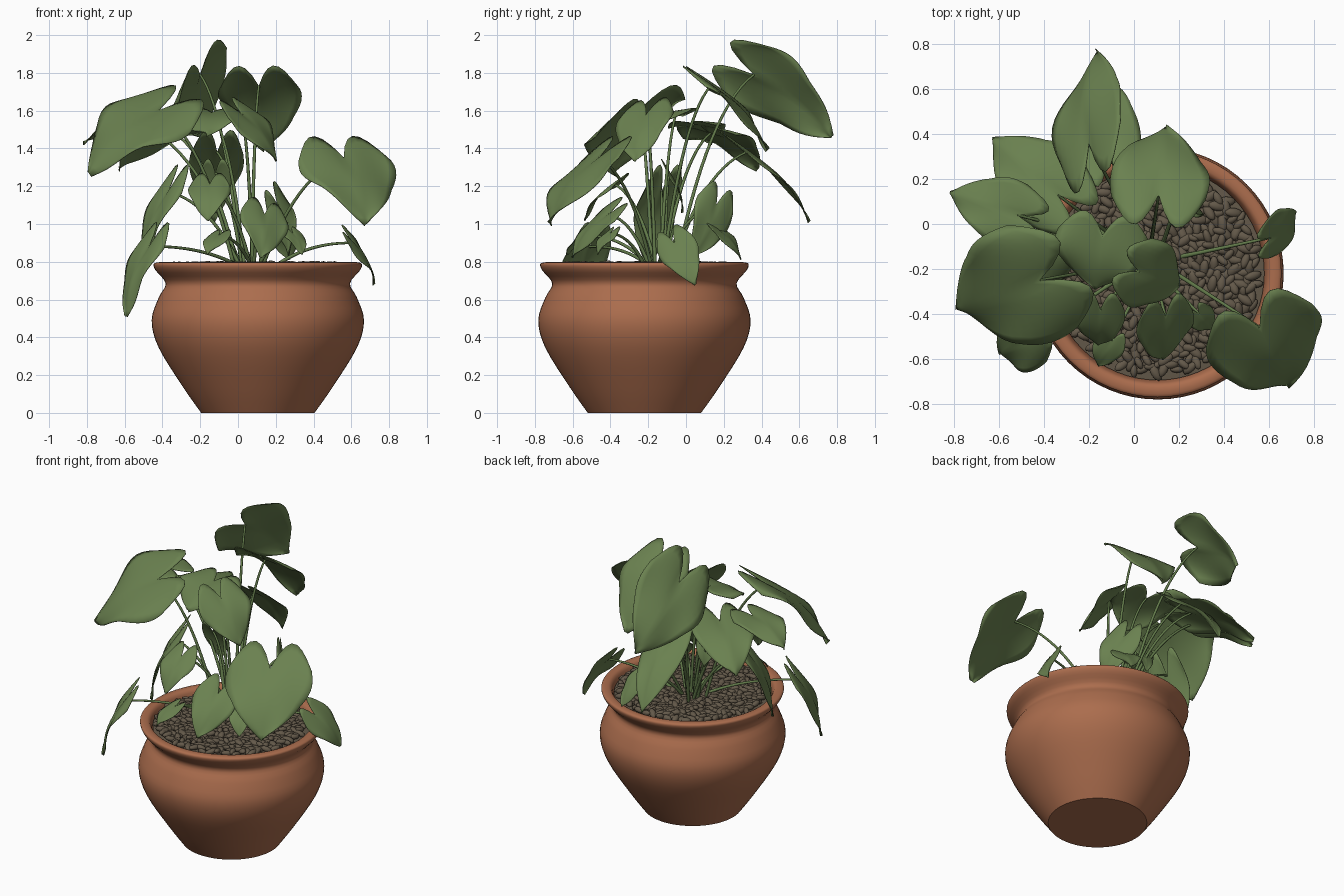
import bpy, bmesh, math, random
from mathutils import Vector, Matrix, Euler

if "Cube" in bpy.data.objects:
    bpy.data.objects.remove(bpy.data.objects["Cube"])

random.seed(4)
CX, CY = 0.105, -0.22            # pot centre


def material(name, rgb):
    m = bpy.data.materials.new(name)
    m.diffuse_color = (*rgb, 1)
    m.use_nodes = True
    m.node_tree.nodes["Principled BSDF"].inputs["Base Color"].default_value = m.diffuse_color
    return m


TERRACOTTA = material("terracotta", (0.41, 0.153, 0.075))
LEAF = material("leaf_green", (0.145, 0.22, 0.08))
STEM = material("stem_green", (0.125, 0.20, 0.07))
STONE = material("brown_pebble", (0.125, 0.099, 0.067))


def add_object(name, bm, mat):
    me = bpy.data.meshes.new(name)
    bm.to_mesh(me)
    bm.free()
    for p in me.polygons:
        p.use_smooth = True
    me.materials.append(mat)
    ob = bpy.data.objects.new(name, me)
    bpy.context.collection.objects.link(ob)
    return ob


def smooth_path(pts, steps=4):
    """Catmull-Rom curve through the points."""
    pts = [Vector(p) for p in pts]
    ext = [pts[0]] + pts + [pts[-1]]
    out = []
    for a, b, c, d in zip(ext, ext[1:], ext[2:], ext[3:]):
        for i in range(steps):
            t = i / steps
            out.append(b + (c - a) * (t / 2) + (a * 2 - b * 5 + c * 4 - d) * (t * t / 2)
                       + (b * 3 - a - c * 3 + d) * (t ** 3 / 2))
    return out + [pts[-1]]


def lathe(name, profile, mat, n=64):
    bm = bmesh.new()
    last = None
    for r, z in profile:
        ring = [bm.verts.new((CX + r * math.cos(math.tau * i / n),
                              CY + r * math.sin(math.tau * i / n), z)) for i in range(n)]
        if last is None:
            bm.faces.new(ring)
        else:
            for i in range(n):
                j = (i + 1) % n
                bm.faces.new((last[i], last[j], ring[j], ring[i]))
        last = ring
    bmesh.ops.recalc_face_normals(bm, faces=bm.faces)
    ob = add_object(name, bm, mat)
    bpy.context.view_layer.objects.active = ob
    ob.select_set(True)
    bpy.ops.object.shade_smooth_by_angle(angle=math.radians(40))
    ob.select_set(False)
    return ob


# pot with flared rim
lathe("pot", smooth_path([(.30, 0), (.395, .135), (.525, .345), (.562, .49), (.525, .61), (.488, .685),
                          (.543, .757), (.548, .792), (.495, .79), (.472, .72)]), TERRACOTTA)
# soil bed: a disc whose first ring is capped
lathe("soil", [(.42, .76), (.476, .755)], STONE)

# pebbles in a sunflower layout
bm = bmesh.new()
COUNT = 520
for i in range(COUNT):
    r = 0.45 * math.sqrt((i + 0.5) / COUNT)
    a = i * 2.39996
    s = random.uniform(0.8, 1.2)
    loc = Vector((CX + r * math.cos(a), CY + r * math.sin(a), random.uniform(0.767, 0.785)))
    rot = Euler((random.uniform(-.4, .4), random.uniform(-.4, .4), random.uniform(0, 6.28)))
    mat = Matrix.LocRotScale(loc, rot, Vector((0.037 * s, 0.019 * s, 0.017)))
    bmesh.ops.create_icosphere(bm, subdivisions=2, radius=1, matrix=mat)
add_object("pebbles", bm, STONE)


# heart-shaped leaf: base is the notch where the stem joins, roll turns it about its midrib
def leaf(name, base, tip, broad=0.85, roll=0.0):
    base, tip = Vector(base), Vector(tip)
    axis = tip - base
    length = axis.length
    width = broad * length
    axis.normalize()
    up = Vector((0, 0, 1))
    n = Matrix.Rotation(roll, 3, axis) @ (up - axis * axis.z).normalized()
    side = axis.cross(n)
    phase = random.uniform(0, 6.28)
    rows, half = 14, 7
    bm = bmesh.new()
    grid = []
    for i in range(rows + 1):
        t = i / rows
        w = 0.5 * width * (1 - t ** 2.5) * (1 + 0.08 * math.sin(math.pi * min(1, t * 2)))
        w = max(w, 0.004)
        row = []
        for k in range(-half, half + 1):
            s = k / half
            u = abs(s)
            back = 0.38 * (1 - t) ** 2 * math.sin(math.pi * u ** 0.9)
            y = (t - back) * length
            z = (0.1 * length * math.sin(math.pi * t) + 0.10 * w * u - 0.18 * w * u * u
                 - 0.2 * back * length
                 + 0.045 * width * u * u * math.sin(7 * t + phase + s))
            row.append(bm.verts.new(base + side * (s * w) + axis * y + n * z))
        grid.append(row)
    for a, b in zip(grid, grid[1:]):
        for k in range(2 * half):
            bm.faces.new((a[k], a[k + 1], b[k + 1], b[k]))
    bmesh.ops.recalc_face_normals(bm, faces=bm.faces)
    ob = add_object(name, bm, LEAF)
    sol = ob.modifiers.new("thickness", 'SOLIDIFY')
    sol.thickness = 0.004
    sol.offset = 0


# arching stem from the middle of the soil to the leaf notch
curve = bpy.data.curves.new("stems", 'CURVE')
curve.dimensions = '3D'
curve.bevel_depth = 0.009
curve.bevel_resolution = 2
curve.use_fill_caps = True


def stem(base):
    end = Vector(base)
    root = Vector((0.08, -0.15, 0.77))
    d = end - root
    root += Vector((0.15 * d.x + random.uniform(-.03, .03), 0.15 * d.y + random.uniform(-.03, .03), 0))
    ctrl = root.lerp(end, 0.42)
    ctrl.z = 0.8 + 0.8 * d.z
    steps = 14
    sp = curve.splines.new('POLY')
    sp.points.add(steps)
    for i, p in enumerate(sp.points):
        t = i / steps
        p.co = (*(root * (1 - t) ** 2 + ctrl * 2 * t * (1 - t) + end * t * t), 1)
        p.radius = 1.15 - 0.45 * t


# name, base, tip, optional breadth and roll
LEAVES = [
    ("leaf_top_back", (-.20, .36, 1.79), (-.16, .77, 1.46), .85, -.95),
    ("leaf_back_right", (.11, .13, 1.73), (.14, .43, 1.39), .92),
    ("leaf_centre", (.02, -.21, 1.58), (.2, -.27, 1.33), 1.0, .2),
    ("leaf_centre_left", (-.14, -.05, 1.59), (-.17, -.29, 1.48), 1.5),
    ("leaf_large_left", (-.42, -.25, 1.60), (-.79, -.38, 1.27), 1.12, -.38),
    ("leaf_far_left", (-.52, .04, 1.53), (-.82, .14, 1.43)),
    ("leaf_back_left", (-.34, .13, 1.48), (-.63, .38, 1.29)),
    ("leaf_back_low", (-.11, .32, 1.38), (-.13, .65, 1.01), .55),
    ("leaf_right", (.56, -.46, 1.35), (.68, -.72, 1.0), 1.13),
    ("leaf_front", (.14, -.41, 1.05), (.12, -.60, .82), .85, -.45),
    ("leaf_front_left", (-.15, -.38, 1.21), (-.16, -.54, 1.02)),
    ("leaf_front_small", (-.10, -.52, .94), (-.16, -.63, .84)),
    ("leaf_right_small", (.29, -.40, .95), (.34, -.47, .84)),
    ("leaf_rim_right", (.61, -.06, .90), (.72, .05, .68), .75, .8),
    ("leaf_rim_left", (-.47, -.51, .88), (-.59, -.58, .51), .65),
    ("leaf_side_left", (-.37, -.13, 1.17), (-.50, -.2, .76), .55),
    ("leaf_inner_right", (.21, .16, 1.1), (.27, .04, .83), .75, -1.6),
    ("leaf_inner_back", (.22, .17, .97), (.27, .29, .81)),
    ("leaf_inner_left", (-.12, -.09, 1.27), (-.12, -.02, 1.06), .75),
]
for spec in LEAVES:
    leaf(*spec)
    stem(spec[1])

stems = bpy.data.objects.new("stems", curve)
bpy.context.collection.objects.link(stems)
curve.materials.append(STEM)
bpy.ops.object.select_all(action='DESELECT')
stems.select_set(True)
bpy.context.view_layer.objects.active = stems
bpy.ops.object.convert(target='MESH')
